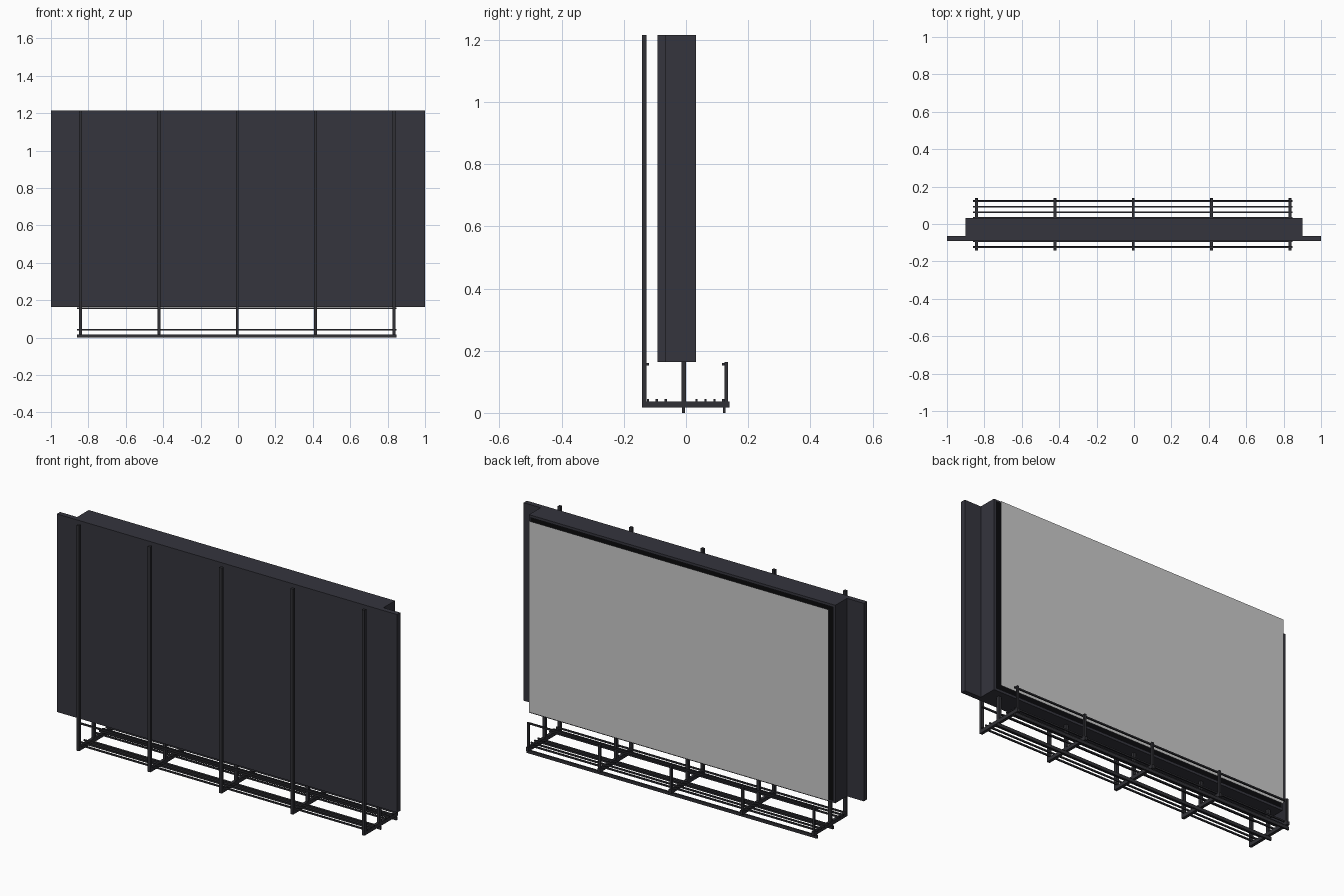
import bpy

if "Cube" in bpy.data.objects:
    bpy.data.objects.remove(bpy.data.objects["Cube"])

def material(name, col):
    m = bpy.data.materials.new(name)
    m.diffuse_color = (*col, 1)
    m.use_nodes = True
    m.node_tree.nodes["Principled BSDF"].inputs["Base Color"].default_value = m.diffuse_color
    return m

NAVY = material("dark_navy", (0.035, 0.035, 0.047))
STEEL = material("dark_steel", (0.03, 0.03, 0.036))
BLACK = material("black", (0.003, 0.003, 0.004))

def box(name, x, y, z, mat):
    """Box from (min, max) ranges on each axis."""
    bpy.ops.mesh.primitive_cube_add(size=1, location=[sum(r) / 2 for r in (x, y, z)])
    o = bpy.context.object
    o.name = name
    o.scale = [r[1] - r[0] for r in (x, y, z)]
    bpy.ops.object.transform_apply(location=False, rotation=False, scale=True)
    o.data.materials.append(mat)
    return o

def back_plane(name, hx, y, z, mat=None):
    """Single upright face looking towards +y."""
    me = bpy.data.meshes.new(name)
    me.from_pydata([(hx, y, z[0]), (-hx, y, z[0]), (-hx, y, z[1]), (hx, y, z[1])],
                   [], [(0, 1, 2, 3)])
    o = bpy.data.objects.new(name, me)
    bpy.context.collection.objects.link(o)
    if mat:
        me.materials.append(mat)

# Sign body: wide front board and deeper cabinet behind it
Z0, Z1 = 0.163, 1.215
box("front_board", (-1, 1), (-0.092, -0.065), (Z0, Z1), NAVY)
box("cabinet", (-0.9, 0.9), (-0.065, 0.032), (Z0, Z1), NAVY)

# Display on the back: black backing and floating poster face
back_plane("display_backing", 0.89, 0.034, (Z0 + 0.01, Z1 - 0.01), BLACK)
back_plane("poster_face", 0.88, 0.06, (Z0 + 0.018, Z1 - 0.018))

# Repeated frames along the catwalk
for i in range(5):
    x = -0.843 + i * 0.4195
    wide, thin = (x - 0.008, x + 0.008), (x - 0.006, x + 0.006)
    box("front_post", wide, (-0.142, -0.127), (0.037, Z1), STEEL)
    box("cross_beam", wide, (-0.142, 0.14), (0.017, 0.037), STEEL)
    box("support_leg", wide, (-0.015, 0.0), (0.037, Z0), STEEL)
    box("railing_post", thin, (0.124, 0.135), (0.037, 0.163), STEEL)

# Long rails: bottom runners, walkway bars and handrails
def rail(name, y, z0, z1, w=0.007):
    box(name, (-0.86, 0.847), (y - w / 2, y + w / 2), (z0, z1), STEEL)

for y in (-0.008, 0.123):
    rail("bottom_runner", y, 0.0, 0.017, 0.009)
for y in (-0.122, -0.094, -0.065, 0.034, 0.063, 0.092, 0.12):
    rail("walkway_bar", y, 0.037, 0.045)
for y in (-0.123, 0.1205):
    rail("handrail", y, 0.153, 0.161, 0.008)
